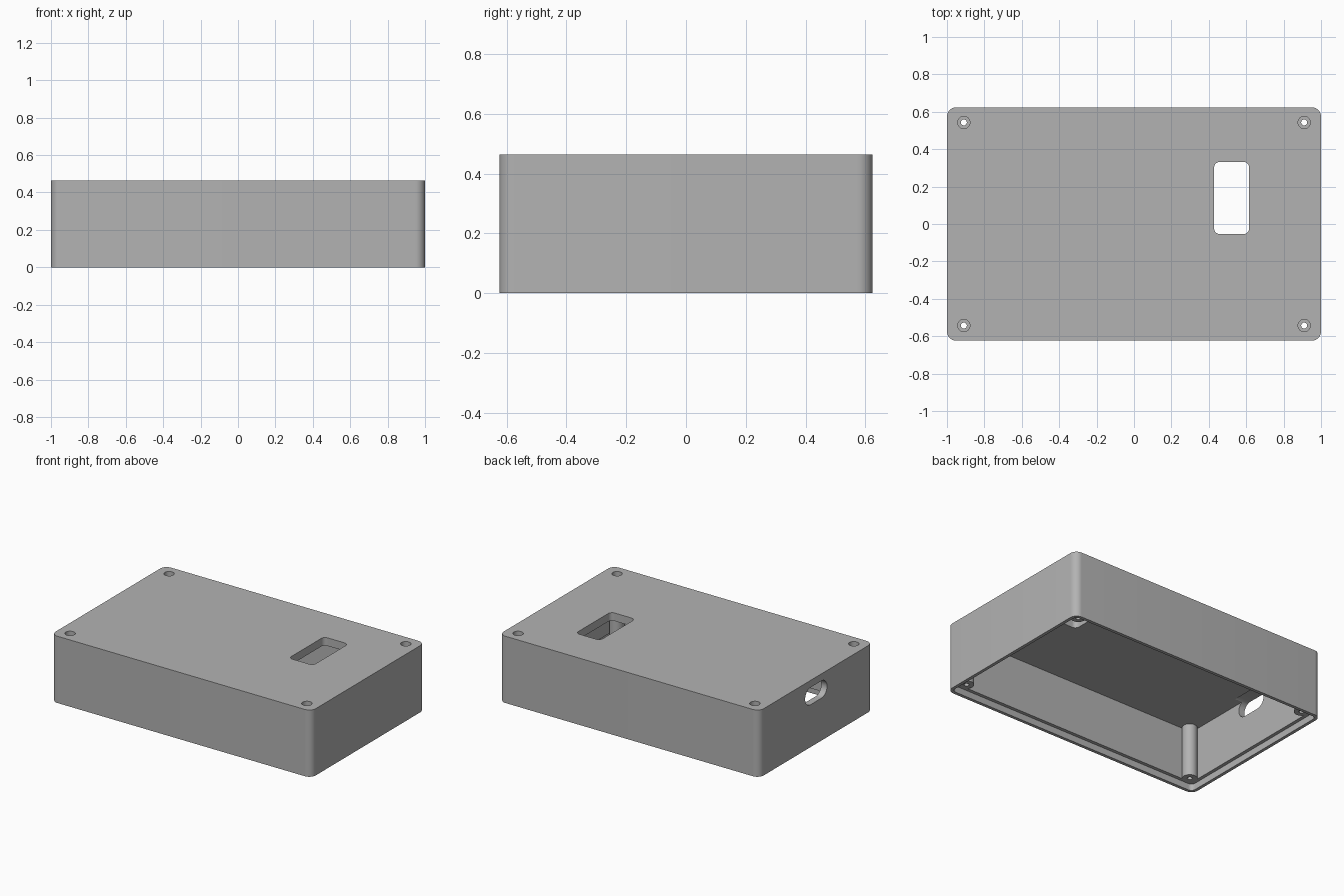
import bpy, bmesh, math
from mathutils import Matrix, Vector

cube = bpy.data.objects.get("Cube")
if cube:
    bpy.data.objects.remove(cube, do_unlink=True)

# Overall sizes
WIDTH, DEPTH, HEIGHT = 2.0, 1.248, 0.464
LIP, WALL = 0.022, 0.045      # thin lip at the open base, full wall above it
STEP, CEILING = 0.045, 0.408  # heights of the ledge and of the inner top
SCREW_X, SCREW_Y = 0.91, 0.543

grey = bpy.data.materials.new("plastic_grey")
grey.use_nodes = True
COLOUR = (0.45, 0.45, 0.45, 1)
grey.diffuse_color = COLOUR
grey.node_tree.nodes["Principled BSDF"].inputs["Base Color"].default_value = COLOUR


def prism(name, width, depth, radius, low, high, x=0, y=0, steps=10):
    """Upright block with rounded corners; a cylinder when the radius is half the width."""
    bm = bmesh.new()
    ring = []
    for corner, (sx, sy) in enumerate([(1, 1), (-1, 1), (-1, -1), (1, -1)]):
        centre = Vector((sx * (width / 2 - radius), sy * (depth / 2 - radius), low))
        for i in range(steps + 1):
            a = math.pi / 2 * (corner + i / steps)
            ring.append(bm.verts.new(centre + radius * Vector((math.cos(a), math.sin(a), 0))))
    bm.faces.new(ring)
    bmesh.ops.remove_doubles(bm, verts=bm.verts, dist=1e-5)
    top = bmesh.ops.extrude_face_region(bm, geom=bm.faces[:])["geom"]
    bmesh.ops.translate(bm, vec=(0, 0, high - low),
                        verts=[g for g in top if isinstance(g, bmesh.types.BMVert)])
    bmesh.ops.recalc_face_normals(bm, faces=bm.faces)
    mesh = bpy.data.meshes.new(name)
    bm.to_mesh(mesh)
    bm.free()
    mesh.materials.append(grey)
    obj = bpy.data.objects.new(name, mesh)
    obj.location = (x, y, 0)
    bpy.context.collection.objects.link(obj)
    return obj


def cylinder(name, radius, low, high, x, y):
    return prism(name, 2 * radius, 2 * radius, radius, low, high, x, y, 8)


def combine(body, tool, operation):
    """Join or cut the tool into the body, then discard the tool."""
    bpy.context.view_layer.update()
    mod = body.modifiers.new(tool.name, 'BOOLEAN')
    mod.operation, mod.solver, mod.object = operation, 'EXACT', tool
    bpy.context.view_layer.objects.active = body
    bpy.ops.object.modifier_apply(modifier=mod.name)
    bpy.data.objects.remove(tool, do_unlink=True)


# Hollow shell, open below, with a rebate for a base plate
case = prism("case", WIDTH, DEPTH, 0.05, 0, HEIGHT)
combine(case, prism("cavity", WIDTH - 2 * WALL, DEPTH - 2 * WALL, 0.012, -0.1, CEILING), 'DIFFERENCE')
combine(case, prism("rebate", WIDTH - 2 * LIP, DEPTH - 2 * LIP, 0.03, -0.1, STEP), 'DIFFERENCE')

# Corner screw posts with through holes and counterbores
corners = [(sx * SCREW_X, sy * SCREW_Y) for sx in (-1, 1) for sy in (-1, 1)]
for x, y in corners:
    combine(case, cylinder("post", 0.048, STEP - 0.003, CEILING + 0.02, x, y), 'UNION')
for x, y in corners:
    combine(case, cylinder("screw_hole", 0.016, -0.1, HEIGHT + 0.1, x, y), 'DIFFERENCE')
    combine(case, cylinder("counterbore", 0.033, HEIGHT - 0.035, HEIGHT + 0.1, x, y), 'DIFFERENCE')

# Window in the top
combine(case, prism("window", 0.187, 0.386, 0.03, CEILING - 0.05, HEIGHT + 0.1, 0.522, 0.139), 'DIFFERENCE')

# Rounded cable slot in the end wall
slot = prism("cable_slot", 0.12, 0.24, 0.06, -0.1, 0.1)
slot.data.transform(Matrix.Rotation(math.pi / 2, 4, 'Y'))
slot.location = (-WIDTH / 2, 0, 0.355)
combine(case, slot, 'DIFFERENCE')

bpy.ops.object.select_all(action='DESELECT')
case.select_set(True)
bpy.context.view_layer.objects.active = case
bpy.ops.object.shade_smooth_by_angle(angle=math.radians(30))
